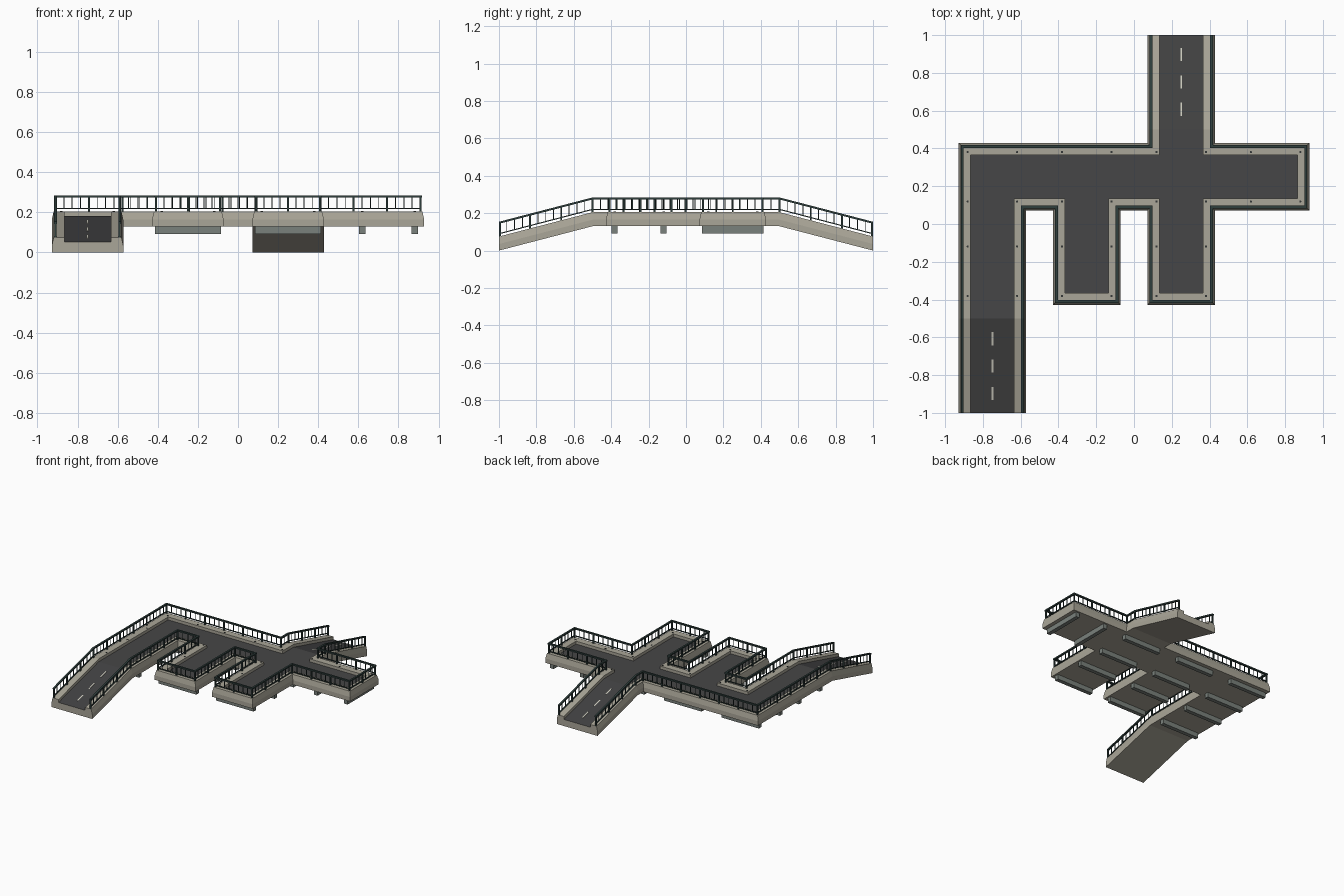
import bpy, bmesh, math
from mathutils import Vector

if "Cube" in bpy.data.objects:
    bpy.data.objects.remove(bpy.data.objects["Cube"])


def mat(name, rgb):
    m = bpy.data.materials.new(name)
    lin = [((c / 255 + 0.055) / 1.055) ** 2.4 if c > 10 else c / 3294 for c in rgb]
    m.diffuse_color = (*lin, 1)
    m.use_nodes = True
    m.node_tree.nodes["Principled BSDF"].inputs["Base Color"].default_value = m.diffuse_color
    return m


CONCRETE = mat("concrete", (170, 166, 152))
ASPHALT = mat("asphalt", (70, 70, 71))
RAMP_ASPHALT = mat("ramp asphalt", (65, 65, 66))
RAIL = mat("railing green", (46, 62, 60))
BEAM = mat("beam grey", (122, 129, 124))
PAINT = mat("lane paint", (205, 203, 190))
DRAIN = mat("drain dark", (50, 54, 54))

H, W = 0.178, 0.062          # half width of a road tile, width of its kerb
R = H - W                    # half width of the asphalt


def drop(y):
    """Both ramps fall away beyond |y| = 0.5."""
    return -0.26 * max(0, abs(y) - 0.5)


def finish(name, bm, *mats):
    bmesh.ops.recalc_face_normals(bm, faces=bm.faces)
    me = bpy.data.meshes.new(name)
    bm.to_mesh(me)
    bm.free()
    for m in mats:
        me.materials.append(m)
    ob = bpy.data.objects.new(name, me)
    bpy.context.collection.objects.link(ob)
    return ob


def box(bm, x0, x1, y0, y1, z0, z1, top_mat=0):
    """Box whose ends follow the ramp slope."""
    v = [bm.verts.new((x, y, z + drop(y))) for z in (z0, z1) for x, y in
         ((x0, y0), (x1, y0), (x1, y1), (x0, y1))]
    bm.faces.new(v[:4])
    bm.faces.new(v[4:]).material_index = top_mat
    for i in range(4):
        j = (i + 1) % 4
        bm.faces.new((v[i], v[j], v[j + 4], v[i + 4]))


def offset(path, d):
    """Move an axis-aligned path to its right-hand side with mitred corners."""
    n = []
    for a, b in zip(path, path[1:]):
        t = (Vector(b) - Vector(a)).normalized()
        n.append(Vector((t.y, -t.x)))
    out = []
    for i, p in enumerate(path):
        a, b = n[max(i - 1, 0)], n[min(i, len(n) - 1)]
        s = a if a.dot(b) > 0.5 else a + b
        out.append(Vector(p) + s * d)
    return out


def sweep(bm, path, profile):
    """Sweep a closed (inset, z) profile along a path."""
    lanes = [[bm.verts.new((p.x, p.y, z + drop(p.y))) for p in offset(path, d)]
             for d, z in profile]
    k = len(lanes)
    for i in range(k):
        a, b = lanes[i], lanes[(i + 1) % k]
        for j in range(len(path) - 1):
            bm.faces.new((a[j], a[j + 1], b[j + 1], b[j]))
    bm.faces.new([l[0] for l in lanes])
    bm.faces.new([l[-1] for l in lanes])


# Outer edges of the deck: interior lies to the right of each path
L, M, Q, E = -0.75, -0.25, 0.25, 0.75
north_west = [(L - H, -1), (L - H, -0.5), (L - H, Q + H), (Q - H, Q + H),
              (Q - H, 0.5), (Q - H, 1)]
south_east = [(Q + H, 1), (Q + H, 0.5), (Q + H, Q + H), (E + H, Q + H), (E + H, Q - H),
              (Q + H, Q - H), (Q + H, M - H), (Q - H, M - H), (Q - H, Q - H),
              (M + H, Q - H), (M + H, M - H), (M - H, M - H), (M - H, Q - H),
              (L + H, Q - H), (L + H, -0.5), (L + H, -1)]
paths = [north_west, south_east]

# Kerb with tapered outer face
bm = bmesh.new()
for p in paths:
    sweep(bm, p, [(0, 0.13), (0, 0.165), (0.009, 0.205), (W, 0.205), (W, 0.13)])
finish("kerb", bm, CONCRETE)

# Slab with asphalt on top
bm = bmesh.new()
box(bm, L - R, E + R, Q - R, Q + R, 0.13, 0.182, 1)
box(bm, L - R, L + R, -0.5, Q - R, 0.13, 0.182, 1)
for x in (M, Q):
    box(bm, x - R, x + R, M - R, Q - R, 0.13, 0.182, 1)
box(bm, Q - R, Q + R, Q + R, 0.5, 0.13, 0.182, 1)
box(bm, L - R, L + R, -1, -0.5, 0.13, 0.182, 2)
box(bm, Q - R, Q + R, 0.5, 1, 0.13, 0.182, 2)
finish("road_slab", bm, CONCRETE, ASPHALT, RAMP_ASPHALT)

# Lane dashes on both ramps
bm = bmesh.new()
for x, s in ((L, -1), (Q, 1)):
    for y in (0.607, 0.752, 0.897):
        box(bm, x - 0.005, x + 0.005, s * y - 0.035, s * y + 0.035, 0.18, 0.184)
finish("lane_dashes", bm, PAINT)

# Cross beams under each tile, and drains at its corners
tiles = [(L, Q), (M, Q), (Q, Q), (E, Q), (L, M), (M, M), (Q, M)]
beams, drains = bmesh.new(), bmesh.new()
for x, y in tiles:
    for s in (-0.131, 0.131):
        if x == E:
            box(beams, x + s - 0.016, x + s + 0.016, y - 0.164, y + 0.164, 0.092, 0.131)
        else:
            box(beams, x - 0.164, x + 0.164, y + s - 0.016, y + s + 0.016, 0.092, 0.131)
        for t in (-0.131, 0.131):
            r = bmesh.ops.create_cone(drains, cap_ends=True, segments=8, radius1=0.006,
                                      radius2=0.006, depth=0.006)
            bmesh.ops.translate(drains, verts=r["verts"], vec=(x + s, y + t, 0.205))
finish("cross_beams", beams, BEAM)
finish("drains", drains, DRAIN)

# Railing: top and bottom rails, posts and thin bars
D = 0.018
rails, posts = bmesh.new(), bmesh.new()
for p in paths:
    for hw, z0, z1 in ((0.007, 0.273, 0.284), (0.004, 0.217, 0.223)):
        sweep(rails, p, [(D - hw, z0), (D - hw, z1), (D + hw, z1), (D + hw, z0)])
    line = offset(p, D)
    for a, b in zip(line, line[1:]):
        n = max(1, round((b - a).length / 0.042))
        for i in range(n + 1):
            c = a.lerp(b, i / n)
            c.y = max(-0.995, min(0.995, c.y))
            w = 0.005 if i in (0, n) or (i % 4 == 0 and n - i > 2) else 0.0022
            z0 = 0.2 if w > 0.004 else 0.218
            box(posts, c.x - w, c.x + w, c.y - w, c.y + w, z0, 0.276)
finish("hand_rails", rails, RAIL)
finish("rail_posts", posts, RAIL)
